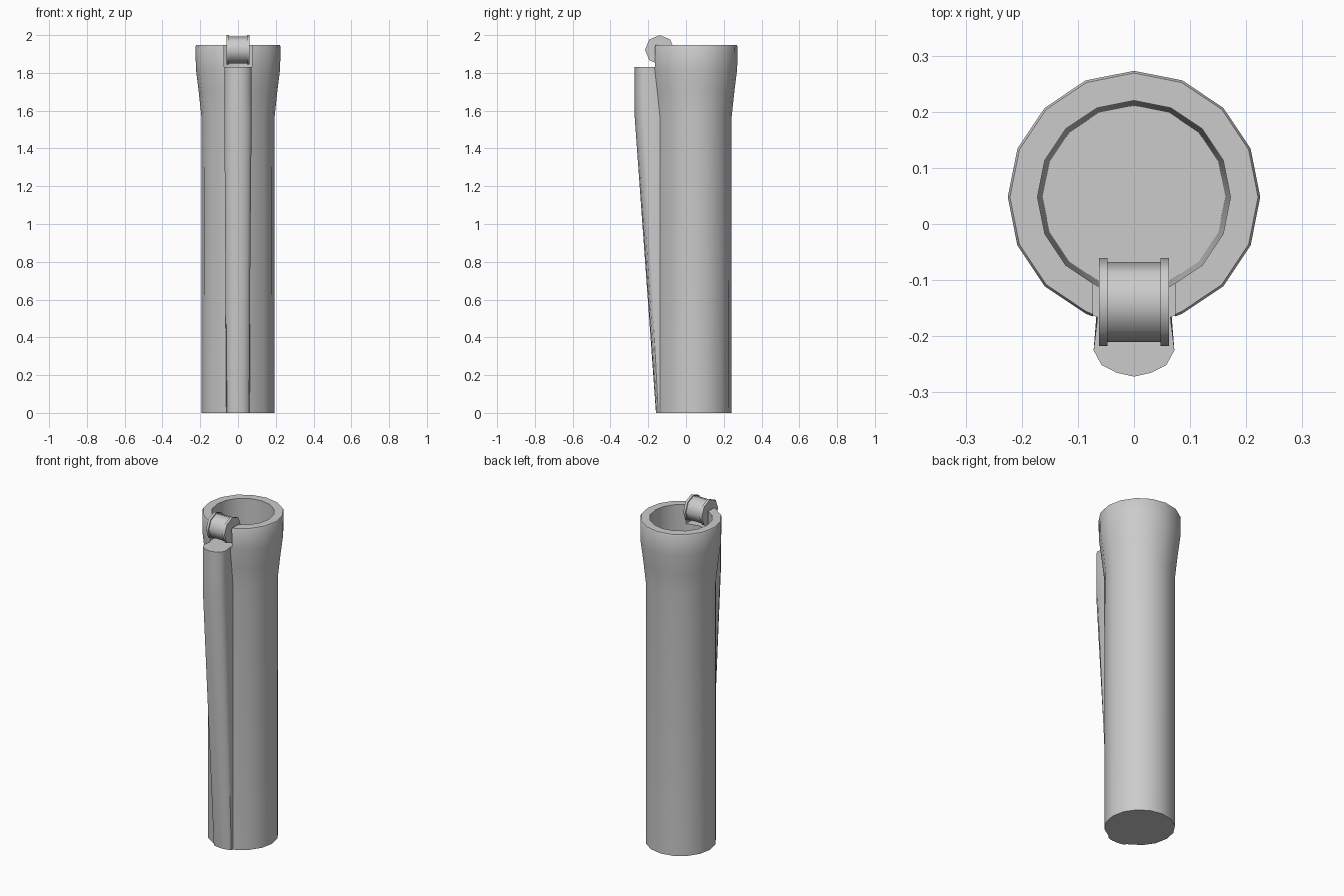
import bpy, bmesh
from math import sin, cos, pi

if "Cube" in bpy.data.objects:
    bpy.data.objects.remove(bpy.data.objects["Cube"])

CY = 0.048   # tube axis offset in y


def loft(name, rings):
    """Skin a list of equal-length closed rings and cap both ends."""
    bm = bmesh.new()
    vs = [[bm.verts.new(p) for p in r] for r in rings]
    n = len(rings[0])
    for a, b in zip(vs, vs[1:]):
        for i in range(n):
            j = (i + 1) % n
            bm.faces.new((a[i], a[j], b[j], b[i]))
    bm.faces.new(vs[0][::-1])
    bm.faces.new(vs[-1])
    bmesh.ops.recalc_face_normals(bm, faces=bm.faces)
    me = bpy.data.meshes.new(name)
    bm.to_mesh(me)
    bm.free()
    ob = bpy.data.objects.new(name, me)
    bpy.context.collection.objects.link(ob)
    return ob


def smooth(ob, angle):
    bpy.ops.object.select_all(action='DESELECT')
    ob.select_set(True)
    bpy.context.view_layer.objects.active = ob
    bpy.ops.object.shade_smooth_by_angle(angle=angle)


def cut(ob, cutter):
    """Subtract cutter from ob and remove the cutter."""
    cutter.hide_render = True
    m = ob.modifiers.new("cut", 'BOOLEAN')
    m.operation, m.solver, m.object = 'DIFFERENCE', 'EXACT', cutter
    bpy.context.view_layer.objects.active = ob
    bpy.ops.object.modifier_apply(modifier=m.name)
    bpy.data.objects.remove(cutter)


# Tube section: 15 of 16 sides plus a front rib profile
RIB_LOW = [(0.058, -0.147), (0.045, -0.153), (0.025, -0.157), (0, -0.159)]
RIB_TOP = [(0.072, -0.225), (0.058, -0.251), (0.031, -0.265), (0, -0.272)]


def section(z, r, t):
    pts = []
    for i in range(1, 16):
        a = -pi / 2 + i * pi / 8
        pts.append((r * cos(a), CY + r * sin(a), z))
    half = [(0.062 + 0.003 * t, CY - 0.96 * r)]
    half += [(a[0] + (b[0] - a[0]) * t, a[1] + (b[1] - a[1]) * t)
             for a, b in zip(RIB_LOW, RIB_TOP)]
    pts += [(-x, y, z) for x, y in half]
    pts += [(x, y, z) for x, y in half[-2::-1]]
    return pts


def circle(z, r, n=16):
    return [(r * cos(2 * pi * i / n), CY + r * sin(2 * pi * i / n), z) for i in range(n)]


body = loft("tube_body", [section(0, 0.193, 0), section(1.57, 0.194, 1),
                          section(1.70, 0.208, 1), section(1.82, 0.223, 1),
                          section(1.94, 0.225, 1), section(1.947, 0.221, 1)])

# Bore and front notch
cut(body, loft("bore_cutter", [circle(0.1, 0.163), circle(1.947, 0.172), circle(2.1, 0.172)]))
cut(body, loft("notch_cutter", [[(-0.0735, -0.4, z), (0.0735, -0.4, z),
                                 (0.0735, 0, z), (-0.0735, 0, z)] for z in (1.832, 2.1)]))
smooth(body, 0.6)


# Roller: one spool along x, with two octagonal flanges
def disc(x, r, n):
    return [(x, -0.139 + r * cos(2 * pi * i / n), 1.922 + r * sin(2 * pi * i / n))
            for i in range(n)]


drum = loft("roller_drum", [disc(-0.05, 0.071, 8), disc(0.05, 0.071, 8)])
smooth(drum, 0.9)
for side, label in ((-1, "left"), (1, "right")):
    flange = loft("roller_flange_" + label,
                  [disc(side * 0.047, 0.078, 8), disc(side * 0.062, 0.078, 8)])
    smooth(flange, 0.9)
